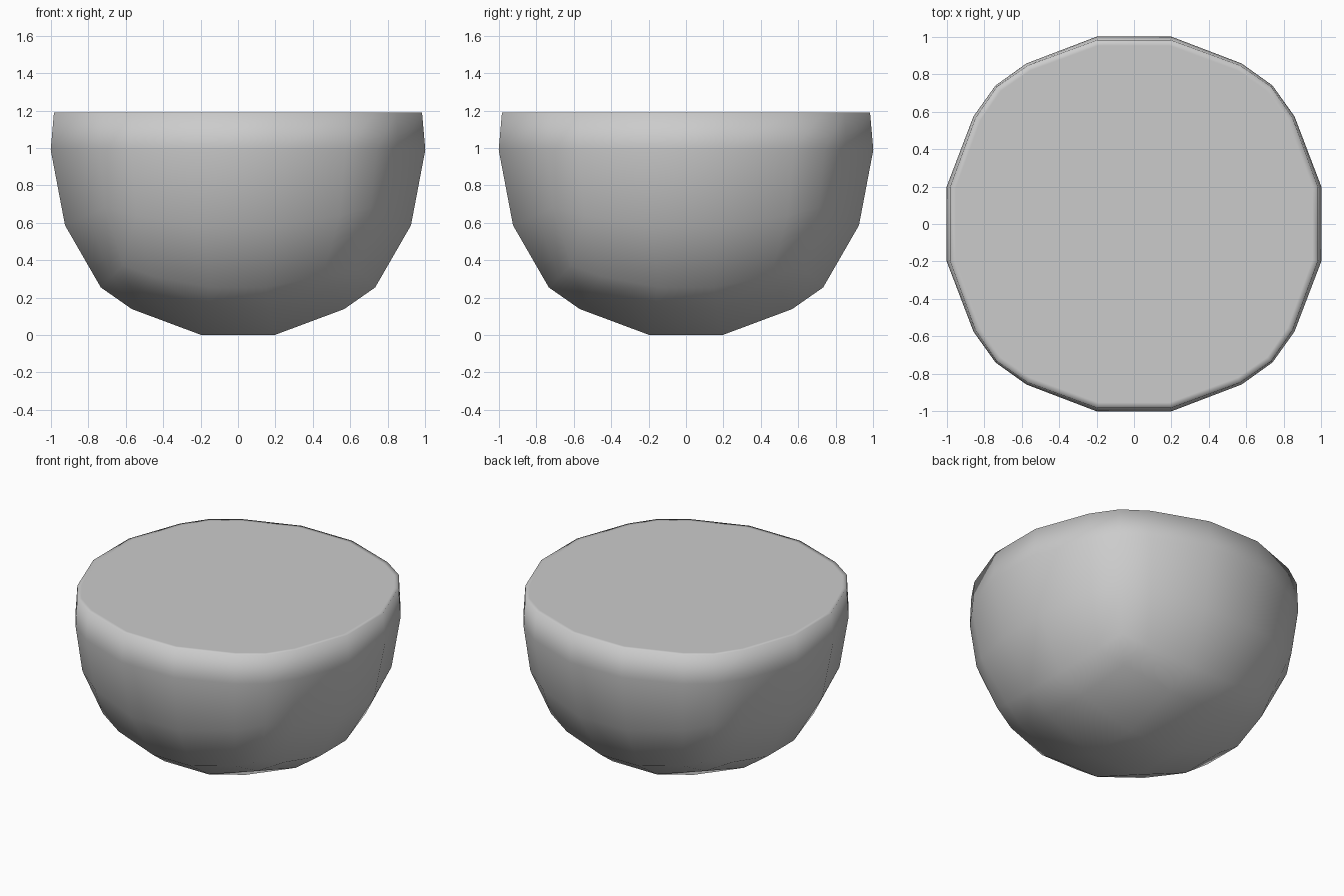
import bpy, bmesh
from mathutils import Vector, Matrix

if "Cube" in bpy.data.objects:
    bpy.data.objects.remove(bpy.data.objects["Cube"])

STEPS = [-1, -0.67, -0.2, 0.2, 0.67, 1]   # divisions across each cube face
ROWS = [-1, -0.44, -0.01, 0.2]            # divisions up the sides
TOP = 1.19


def rounded(p):
    """Push a point of the unit cube out to a nearly spherical surface."""
    n = p.length
    q = p / n * (0.955 + 0.065 * n)
    z = TOP if p.z > 0.1 else 1 + q.z * 1.016
    return Vector((q.x, q.y, z))


def add_patch(bm, us, vs, place):
    grid = [[bm.verts.new(rounded(place(u, v))) for u in us] for v in vs]
    for a, b in zip(grid, grid[1:]):
        for i in range(len(us) - 1):
            bm.faces.new((a[i], a[i + 1], b[i + 1], b[i]))


bm = bmesh.new()
# Underside
add_patch(bm, STEPS, STEPS, lambda u, v: Vector((u, v, -1)))
# Four sides
for k in range(4):
    turn = Matrix.Rotation(k * 1.5707963, 3, 'Z')
    add_patch(bm, STEPS, ROWS, lambda u, v: turn @ Vector((u, -1, v)))
bmesh.ops.remove_doubles(bm, verts=bm.verts, dist=0.001)

# Flat top with a narrow softened rim
rim = [e for e in bm.edges if e.is_boundary]
cap = bmesh.ops.contextual_create(bm, geom=rim)["faces"]
bmesh.ops.recalc_face_normals(bm, faces=bm.faces)
bmesh.ops.inset_region(bm, faces=cap, thickness=0.03, use_even_offset=True)
for v in bm.verts:
    v.co.z = max(v.co.z, 0)
for f in bm.faces:
    f.smooth = True

mesh = bpy.data.meshes.new("cut_ball")
bm.to_mesh(mesh)
bm.free()
bpy.context.collection.objects.link(bpy.data.objects.new("cut_ball", mesh))
